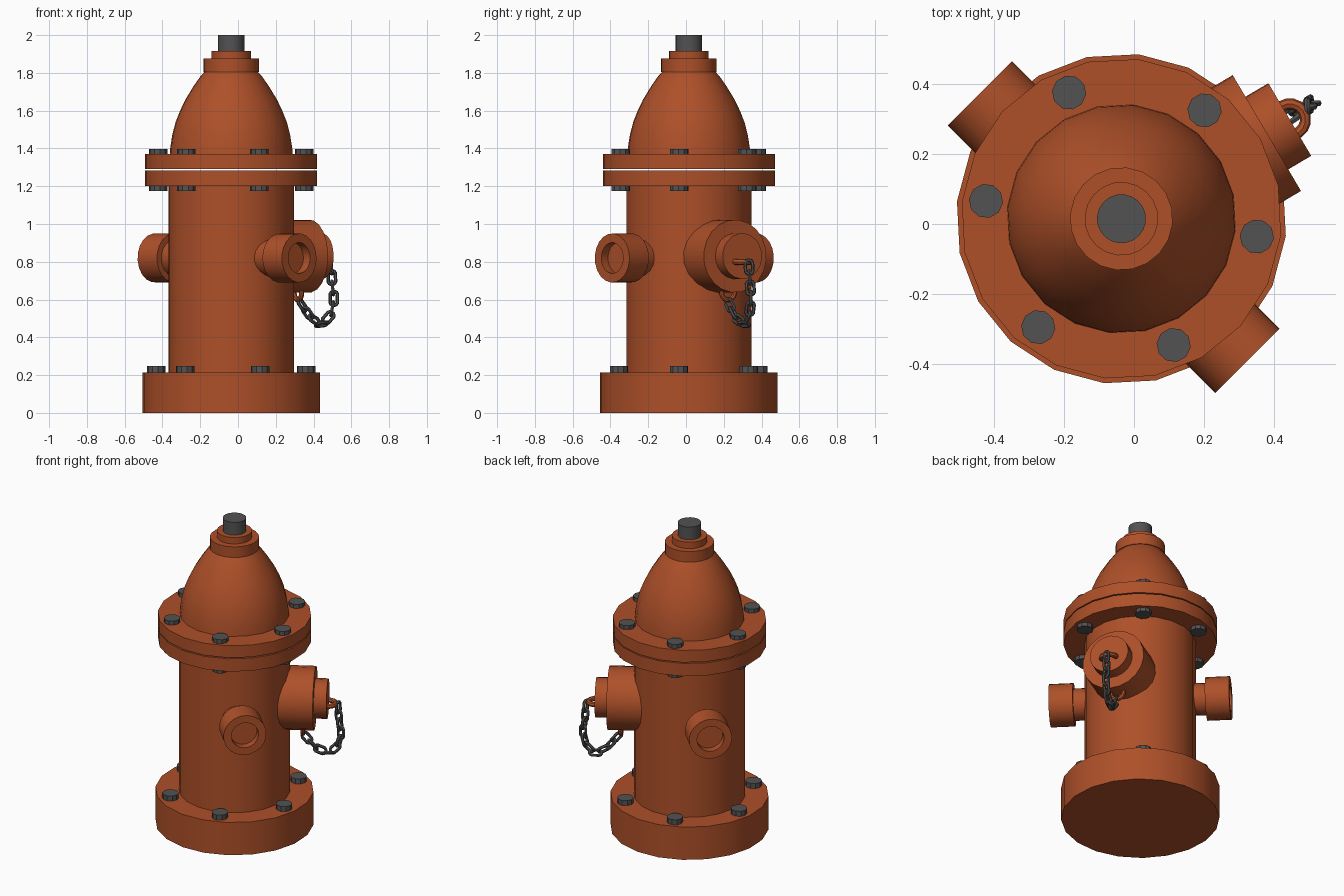
import bpy, bmesh
from math import sin, cos, pi, radians
from mathutils import Matrix, Vector

if "Cube" in bpy.data.objects:
    bpy.data.objects.remove(bpy.data.objects["Cube"])

CX, CY = -0.036, 0.015
PHASE = radians(-6)
SIDES = 20


def material(name, rgb):
    m = bpy.data.materials.new(name)
    m.diffuse_color = (*rgb, 1)
    m.use_nodes = True
    m.node_tree.nodes["Principled BSDF"].inputs["Base Color"].default_value = m.diffuse_color
    return m


PAINT = material("red_paint", (0.42, 0.08, 0.022))
IRON = material("dark_iron", (0.085, 0.085, 0.085))


def finish(name, bm, mat, matrix):
    bmesh.ops.recalc_face_normals(bm, faces=bm.faces)
    me = bpy.data.meshes.new(name)
    bm.to_mesh(me)
    bm.free()
    for p in me.polygons:
        p.use_smooth = True
    me.set_sharp_from_angle(angle=radians(30))
    me.materials.append(mat)
    ob = bpy.data.objects.new(name, me)
    ob.matrix_world = matrix
    bpy.context.collection.objects.link(ob)
    return ob


def lathe(name, profile, mat=PAINT, matrix=None, sides=SIDES, phase=PHASE):
    """Revolve (radius, height) points about z, closing both ends."""
    bm = bmesh.new()
    rings = [[bm.verts.new((r * cos(phase + 2 * pi * i / sides),
                            r * sin(phase + 2 * pi * i / sides), z))
              for i in range(sides)] for r, z in profile]
    for a, b in zip(rings, rings[1:]):
        for i in range(sides):
            j = (i + 1) % sides
            bm.faces.new((a[i], a[j], b[j], b[i]))
    bm.faces.new(rings[0])
    bm.faces.new(rings[-1])
    return finish(name, bm, mat, matrix or Matrix.Translation((CX, CY, 0)))


def loop(name, major, minor, matrix, mat, stretch=0.0, n=16, m=8):
    """Torus in the local xy plane, lengthened along x by stretch."""
    bm = bmesh.new()
    rings = []
    for i in range(n):
        a = 2 * pi * (i + 0.5) / n
        off = stretch if cos(a) > 0 else -stretch
        rings.append([bm.verts.new(((major + minor * cos(2 * pi * k / m)) * cos(a) + off,
                                    (major + minor * cos(2 * pi * k / m)) * sin(a),
                                    minor * sin(2 * pi * k / m))) for k in range(m)])
    for i in range(n):
        a, b = rings[i], rings[(i + 1) % n]
        for k in range(m):
            q = (k + 1) % m
            bm.faces.new((a[k], b[k], b[q], a[q]))
    return finish(name, bm, mat, matrix)


def outward(angle, x, y, z):
    """Local z points outward horizontally at the given angle."""
    return (Matrix.Translation((x, y, z)) @ Matrix.Rotation(angle, 4, 'Z')
            @ Matrix.Rotation(pi / 2, 4, 'Y'))


# main castings
lathe("base", [(0.472, 0), (0.472, 0.215)])
lathe("barrel", [(0.333, 0.2), (0.333, 1.25)])
lathe("lower_flange", [(0.458, 1.2), (0.458, 1.284)])
lathe("upper_flange", [(0.458, 1.291), (0.458, 1.37)])
lathe("dome", [(0.329, 1.34), (0.325, 1.40), (0.314, 1.47), (0.296, 1.54), (0.272, 1.60),
               (0.243, 1.66), (0.20, 1.73), (0.165, 1.78), (0.138, 1.81)])
lathe("dome_collar", [(0.147, 1.805), (0.147, 1.875)])
lathe("dome_step", [(0.105, 1.87), (0.105, 1.917)])
lathe("operating_nut", [(0.07, 1.91), (0.07, 2.0)], IRON)

# bolt circles: radius, bottom, top
for name, rad, z0, z1 in (("base_bolt", 0.40, 0.205, 0.248),
                          ("lower_flange_bolt", 0.39, 1.175, 1.21),
                          ("upper_flange_bolt", 0.39, 1.36, 1.396)):
    for i in range(6):
        a = radians(-7.5 + 60 * i)
        lathe(f"{name}_{i + 1}", [(0.049, z0), (0.049, z1)], IRON,
              Matrix.Translation((CX + rad * cos(a), CY + rad * sin(a), 0)), 10)

# two small open outlets on one diagonal line
for name, deg in (("front_outlet", -45), ("back_outlet", 135)):
    lathe(name, [(0.097, 0.2), (0.097, 0.395), (0.13, 0.395), (0.13, 0.54),
                 (0.082, 0.54), (0.082, 0.49)], matrix=outward(radians(deg), -0.058, -0.009, 0.82))

# large capped outlet
BIG = radians(30.5)
D = Vector((cos(BIG), sin(BIG), 0))
C = Vector((CX, CY, 0))
lathe("large_outlet", [(0.193, 0.1), (0.193, 0.482)], matrix=outward(BIG, CX, CY, 0.83))
lathe("outlet_cap", [(0.121, 0.47), (0.121, 0.558)], matrix=outward(BIG, CX, CY, 0.83))
p = C + D * 0.558
loop("cap_eye", 0.045, 0.016, Matrix.Translation((p.x, p.y, 0.80)), PAINT)
p = C + D * 0.41
loop("outlet_eye", 0.04, 0.014, outward(BIG, p.x, p.y, 0.638), PAINT)

# hanging chain, links spaced evenly along a path
path = [Vector(v) for v in ((0.495, 0.332, 0.80), (0.497, 0.338, 0.70), (0.508, 0.345, 0.60),
                            (0.492, 0.335, 0.52), (0.445, 0.31, 0.468), (0.385, 0.262, 0.505),
                            (0.325, 0.222, 0.592))]


def along(t):
    for a, b in zip(path, path[1:]):
        d = (b - a).length
        if t <= d:
            return a.lerp(b, t / d)
        t -= d
    return path[-1].copy()


total = sum((b - a).length for a, b in zip(path, path[1:]))
LINKS = 10
side = Vector((-D.y, D.x, 0))
for i in range(LINKS):
    t = total * (i + 0.5) / LINKS
    x = (along(t + 0.025) - along(t - 0.025 if t > 0.025 else 0)).normalized()
    y = (side - x * side.dot(x)).normalized()
    z = x.cross(y)
    rot = Matrix((x, y, z)).transposed().to_4x4()
    twist = Matrix.Rotation(radians(30 + 90 * (i % 2)), 4, 'X')
    loop(f"chain_link_{i + 1}", 0.02, 0.0095, Matrix.Translation(along(t)) @ rot @ twist,
         IRON, stretch=0.017, n=12, m=6)
